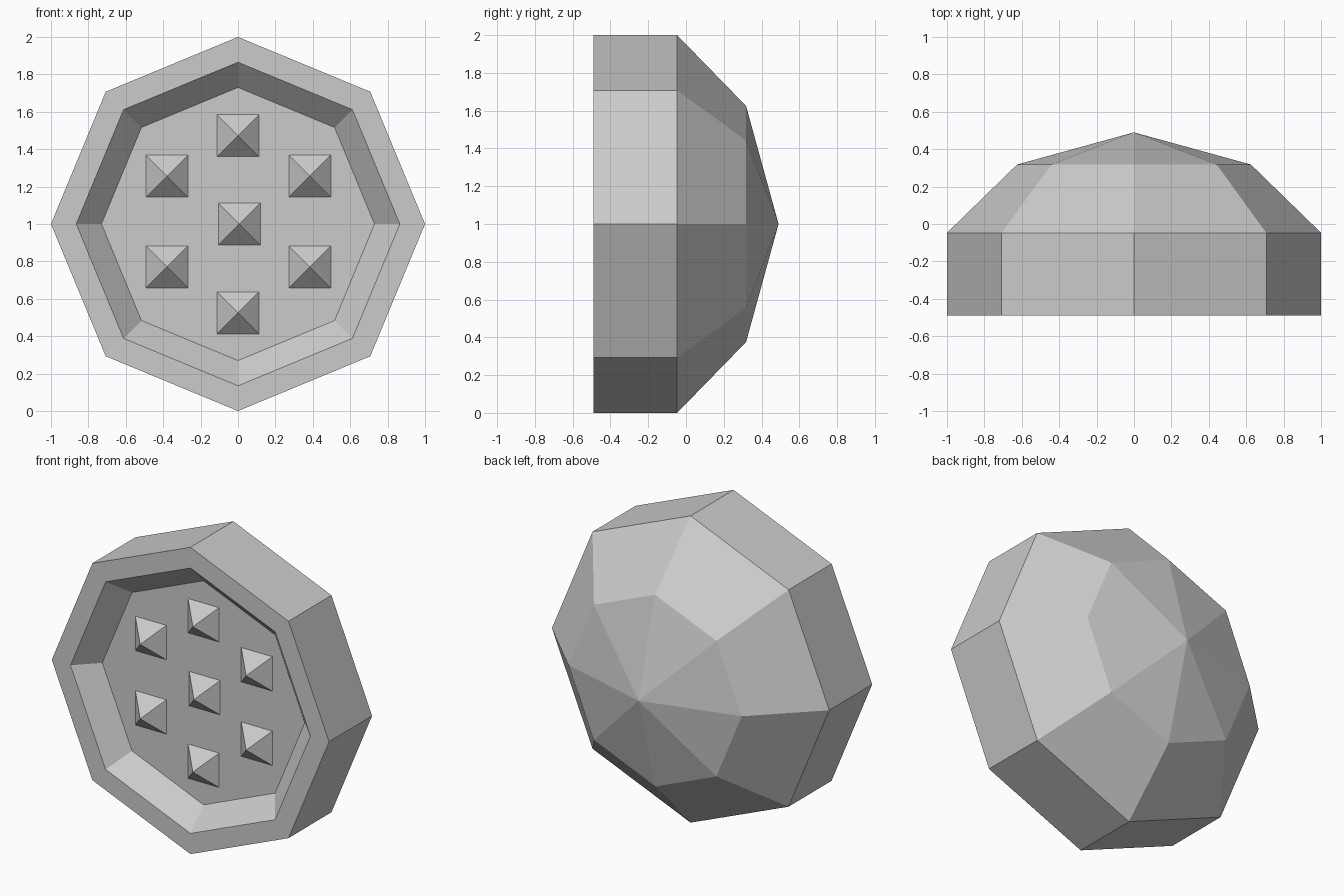
import bpy
import bmesh
from math import cos, sin, tau
from mathutils import Vector

cube = bpy.data.objects.get("Cube")
if cube:
    bpy.data.objects.remove(cube, do_unlink=True)

grey = bpy.data.materials.new("light_grey")
grey.use_nodes = True
colour = (0.6, 0.6, 0.6, 1)
grey.diffuse_color = colour
grey.node_tree.nodes["Principled BSDF"].inputs["Base Color"].default_value = colour

CENTRE = Vector((0, 0, 1))
FLOOR_Y = -0.355


def make_object(name, bm):
    bmesh.ops.recalc_face_normals(bm, faces=bm.faces)
    mesh = bpy.data.meshes.new(name)
    bm.to_mesh(mesh)
    bm.free()
    mesh.materials.append(grey)
    obj = bpy.data.objects.new(name, mesh)
    bpy.context.collection.objects.link(obj)
    return obj


def lathe(name, profile, sides):
    """Spin (radius, y) points about the y axis; close with an apex and a flat floor."""
    bm = bmesh.new()
    apex = bm.verts.new(CENTRE + Vector((0, profile[0][1], 0)))
    rings = []
    for radius, y in profile[1:]:
        angles = [tau * i / sides for i in range(sides)]
        rings.append([bm.verts.new(CENTRE + Vector((radius * sin(a), y, radius * cos(a))))
                      for a in angles])
    for i in range(sides):
        j = (i + 1) % sides
        bm.faces.new((apex, rings[0][i], rings[0][j]))
        for inner, outer in zip(rings, rings[1:]):
            bm.faces.new((inner[i], outer[i], outer[j], inner[j]))
    bm.faces.new(rings[-1])
    return make_object(name, bm)


def spike(name, x, z, half=0.112, height=0.11):
    """Square pyramid pointing forward from the recessed floor."""
    bm = bmesh.new()
    base = [bm.verts.new((x + sx * half, FLOOR_Y, z + sz * half))
            for sx, sz in ((-1, -1), (1, -1), (1, 1), (-1, 1))]
    tip = bm.verts.new((x, FLOOR_Y - height, z))
    for i in range(4):
        bm.faces.new((base[i], base[(i + 1) % 4], tip))
    bm.faces.new(base)
    return make_object(name, bm)


# Octagonal shell: domed back, straight rim, bevelled front recess
lathe("shell", [(0, 0.49), (0.625, 0.318), (1, -0.047), (1, -0.49),
                (0.865, -0.49), (0.73, FLOOR_Y)], 8)

# Spikes: one in the middle and a ring around it
spike("centre_spike", 0.008, 1)
spike("top_spike", 0, 1.473)
spike("bottom_spike", 0, 0.525)
for side, x in (("left", 0.384), ("right", -0.38)):
    spike(f"upper_{side}_spike", x, 1.256)
    spike(f"lower_{side}_spike", x, 0.771)
